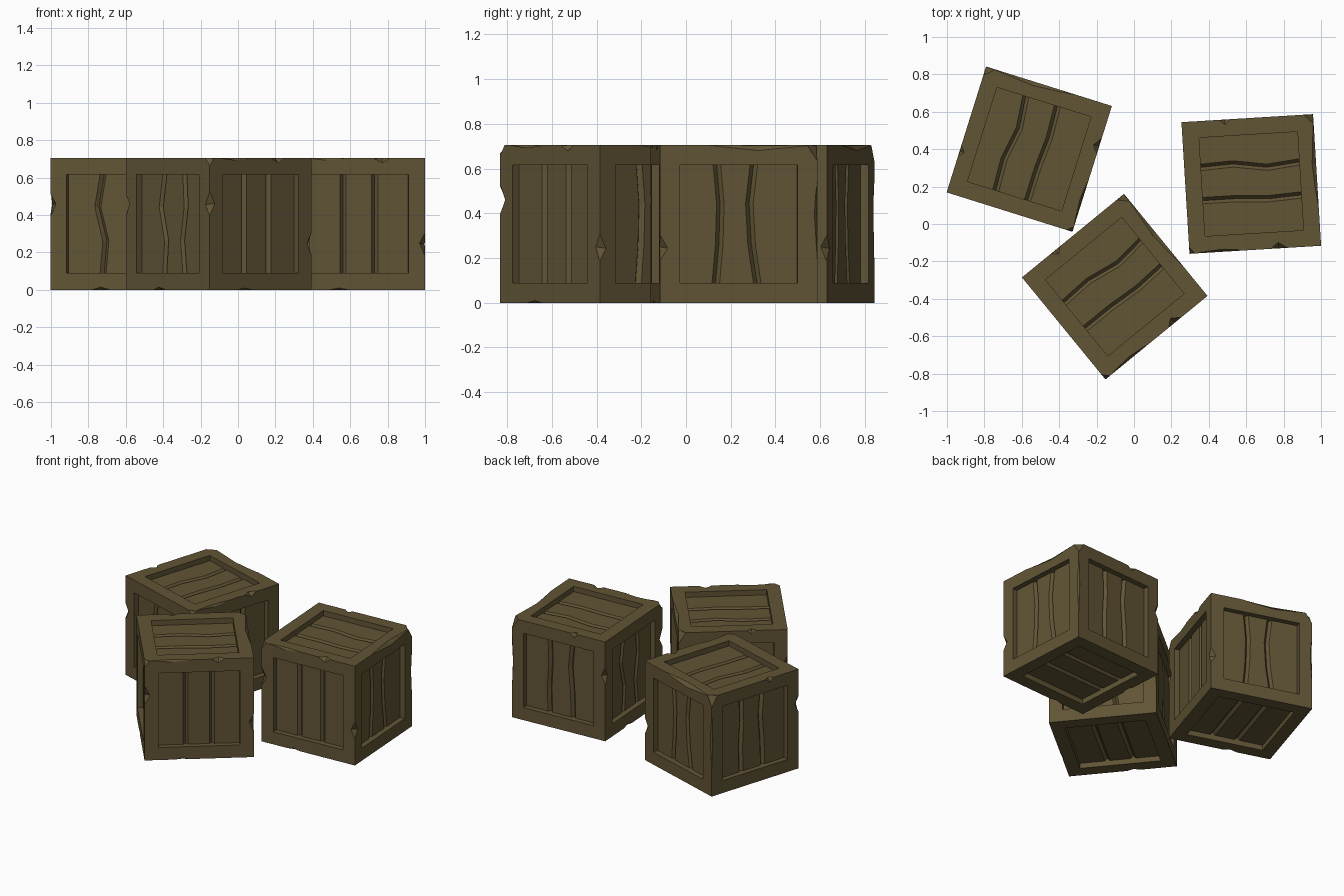
import bpy, bmesh, random
from math import radians
from mathutils import Vector

if "Cube" in bpy.data.objects:
    bpy.data.objects.remove(bpy.data.objects["Cube"])

random.seed(4)
S = 0.3525      # half size of a crate
H = 0.2635      # half size of the recessed panel
RECESS, GROOVE, W = 0.037, 0.02, 0.017
ROWS = (-H, -0.09, 0.09, H)
X, Y, Z = Vector((1, 0, 0)), Vector((0, 1, 0)), Vector((0, 0, 1))

wood = bpy.data.materials.new("wood")
wood.diffuse_color = (0.12, 0.09, 0.036, 1)
wood.use_nodes = True
wood.node_tree.nodes["Principled BSDF"].inputs["Base Color"].default_value = wood.diffuse_color


def crate_side(bm, n, u, low, high):
    """Frame, recess walls and three planks split by two wavy V grooves."""
    v = n.cross(u)

    def vert(a, b, d):
        return bm.verts.new(u * a + v * b + n * (S - d))

    signs = ((-1, -1), (1, -1), (1, 1), (-1, 1))
    outer = [vert(a * S, b * S, 0) for a, b in signs]
    inner = [vert(a * H, b * H, 0) for a, b in signs]
    for i in range(4):
        j = (i + 1) % 4
        bm.faces.new((outer[i], outer[j], inner[j], inner[i]))
    grid = []
    for a, g, k in zip(ROWS, low, high):
        cols = ((-H, 0), (g - W, 0), (g, GROOVE), (g + W, 0),
                (k - W, 0), (k, GROOVE), (k + W, 0), (H, 0))
        grid.append([vert(a, b, RECESS + d) for b, d in cols])
    for r0, r1 in zip(grid, grid[1:]):
        for c in range(7):
            bm.faces.new((r0[c], r1[c], r1[c + 1], r0[c + 1]))
    # walls follow the border of the planks
    bm.faces.new([inner[0], inner[3]] + grid[0][::-1])
    bm.faces.new([inner[2], inner[1]] + grid[-1])
    bm.faces.new([inner[1], inner[0]] + [r[0] for r in grid])
    bm.faces.new([inner[3], inner[2]] + [r[-1] for r in grid][::-1])


def new_object(name, bm):
    bmesh.ops.recalc_face_normals(bm, faces=bm.faces)
    me = bpy.data.meshes.new(name)
    bm.to_mesh(me)
    bm.free()
    me.materials.append(wood)
    ob = bpy.data.objects.new(name, me)
    bpy.context.collection.objects.link(ob)
    return ob


# crate body
bm = bmesh.new()
crate_side(bm, Z, X, (-.073, -.073, -.084, -.075), (.105, .113, .084, .102))
crate_side(bm, -Z, X, (-.085,) * 4, (.085,) * 4)
crate_side(bm, X, Z, (-.085, -.06, -.05, -.07), (.1, .085, .08, .095))
crate_side(bm, -X, Z, (-.1, -.08, -.11, -.1), (.07, .055, .1, .07))
crate_side(bm, -Y, Z, (-.085,) * 4, (.085,) * 4)
crate_side(bm, Y, Z, (-.09, -.085, -.07, -.085), (.085, .09, .08, .085))
bmesh.ops.remove_doubles(bm, verts=bm.verts, dist=1e-4)
body = new_object("crate_1", bm)

# chips: centre in half sizes, length axis, half length, radius
CHIPS = [
    ((-1, 1, .3), 2, .06, .034), ((-1, -1, .3), 2, .07, .036),
    ((1, -1, -.3), 2, .06, .034), ((-.34, 1, 1), 0, .035, .03),
    ((.36, -1, 1), 0, .045, .03), ((-.3, -1, -1), 0, .07, .016),
    ((1, 1, 1), 2, .07, .05), ((-1, -1, 1), 2, .045, .035),
    ((1, .25, 1), 1, .26, .024), ((-.5, -1, 1), 0, .15, .013),
    ((1, 1, .1), 2, .2, .014), ((-1, .2, -1), 1, .06, .018),
]
bm = bmesh.new()
for c, axis, length, r in CHIPS:
    mid = Vector(c) * S
    tips = []
    for i in range(3):
        for s in (-1, 1):
            p = mid.copy()
            p[i] += s * (length if i == axis else r)
            tips.append(bm.verts.new(p + Vector([random.uniform(-.004, .004) for _ in range(3)])))
    bmesh.ops.convex_hull(bm, input=tips)
cutter = new_object("chip_cutter", bm)
cutter.hide_render = True

mod = body.modifiers.new("chips", 'BOOLEAN')
mod.operation, mod.solver, mod.object, mod.use_self = 'DIFFERENCE', 'EXACT', cutter, True
dg = bpy.context.evaluated_depsgraph_get()
mesh = bpy.data.meshes.new_from_object(body.evaluated_get(dg))
body.modifiers.clear()
body.data = mesh
bpy.data.objects.remove(cutter)

# three turned copies of the same crate
for i, (x, y, turn) in enumerate(((-.56, .40, 72.6), (-.103, -.335, 39.3), (.627, .214, 3.5))):
    ob = body
    if i:
        ob = bpy.data.objects.new(f"crate_{i + 1}", mesh)
        bpy.context.collection.objects.link(ob)
    ob.location = (x, y, S)
    ob.rotation_euler.z = radians(turn)
